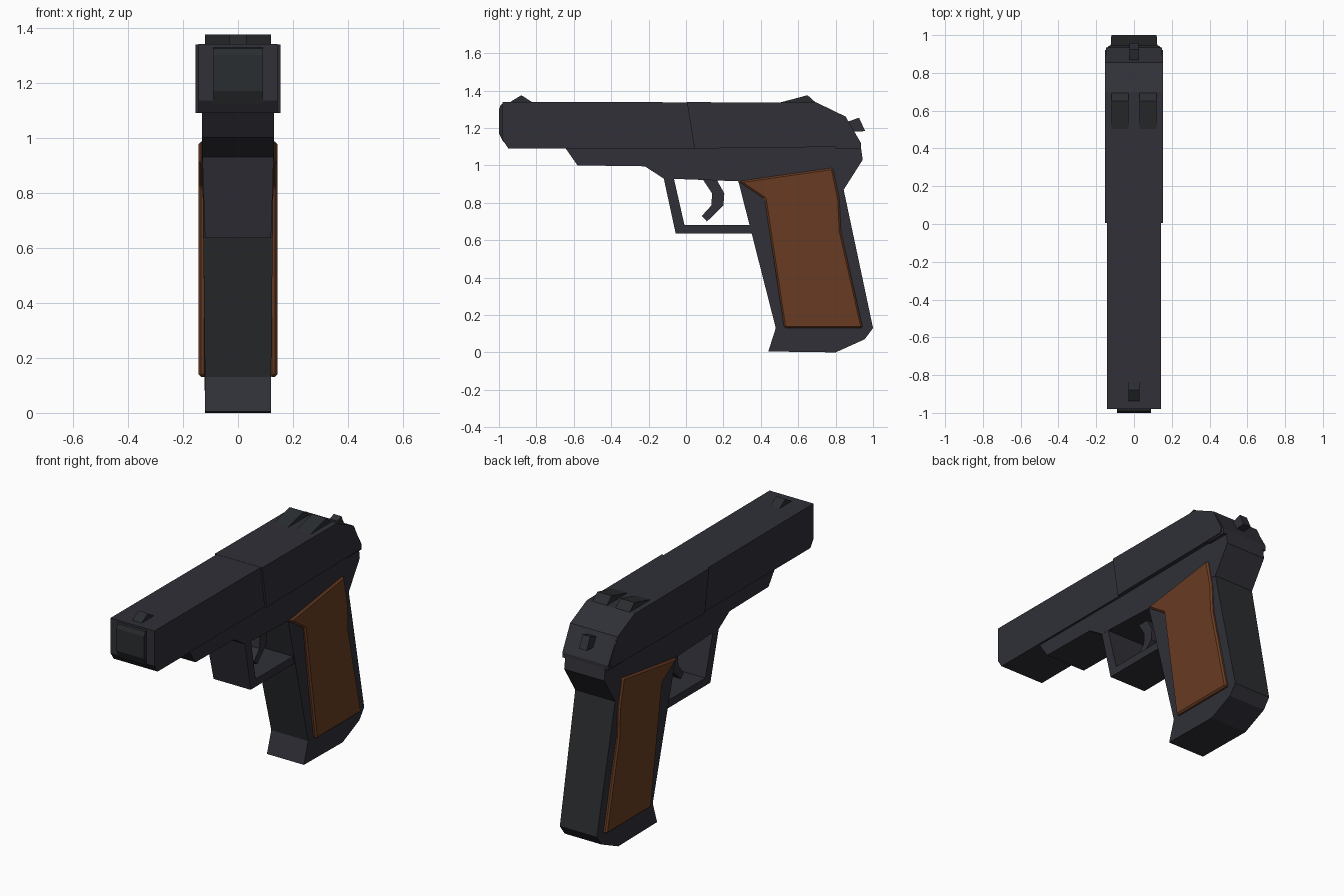
import bpy, bmesh


def material(name, rgb):
    m = bpy.data.materials.new(name)
    m.diffuse_color = (*rgb, 1)
    return m


METAL = material("dark blue metal", (0.029, 0.029, 0.039))
GREY = material("dark grey", (0.023, 0.026, 0.029))
WOOD = material("brown wood", (0.140, 0.045, 0.017))


def prism(name, profile, x0, x1, mat=METAL, width=None):
    """Extrude a (y, z) profile from x0 to x1; width(z) optionally scales x."""
    bm = bmesh.new()
    f = width or (lambda z: 1)
    a = [bm.verts.new((x0 * f(z), y, z)) for y, z in profile]
    b = [bm.verts.new((x1 * f(z), y, z)) for y, z in profile]
    bm.faces.new(a)
    bm.faces.new(b[::-1])
    n = len(a)
    for i in range(n):
        j = (i + 1) % n
        bm.faces.new((a[i], b[i], b[j], a[j]))
    bmesh.ops.recalc_face_normals(bm, faces=bm.faces)
    me = bpy.data.meshes.new(name)
    bm.to_mesh(me)
    bm.free()
    me.materials.append(mat)
    ob = bpy.data.objects.new(name, me)
    bpy.context.collection.objects.link(ob)
    return ob


# Slide: slimmer front half, wider rear half with a slanted joint
prism("slide_front", [(-0.98, 1.34), (0.02, 1.337), (0.06, 1.09),
                      (-0.95, 1.09), (-0.98, 1.135)], -0.143, 0.143)
prism("slide_rear", [(0.005, 1.338), (0.70, 1.335), (0.855, 1.26),
                     (0.92, 1.13), (0.915, 1.10), (0.045, 1.09)], -0.154, 0.154)
prism("slide_end", [(0.80, 1.28), (0.855, 1.258), (0.935, 1.12),
                    (0.935, 1.09), (0.80, 1.09)], -0.149, 0.149)

# Muzzle plate
prism("muzzle_plate", [(-0.975, 1.33), (-0.99, 1.325), (-1.0, 1.30),
                       (-1.0, 1.17), (-0.975, 1.12)], -0.09, 0.09, GREY)

# Upper frame under the slide
prism("upper_frame", [(-0.65, 1.10), (-0.58, 1.0), (-0.22, 0.995), (-0.12, 0.93),
                      (0.28, 0.915), (0.843, 0.87), (0.945, 1.03), (0.935, 1.10)],
      -0.13, 0.13)

# Grip frame, flaring slightly into the upper frame
grip = prism("grip_frame", [(0.28, 0.915), (0.48, 0.13), (0.44, 0.005), (0.80, 0.0),
                            (0.955, 0.07), (1.0, 0.13), (0.843, 0.87)],
             -0.12, 0.12, width=lambda z: 1.08 if z > 0.8 else 1)
grip.data.materials.append(GREY)
for p in grip.data.polygons:  # front and back straps are greyer
    if abs(p.normal.y) > 0.9 and p.center.z > 0.3:
        p.material_index = 1

# Wooden grip panels, one per side
panel = [(0.28, 0.915), (0.785, 0.987), (0.82, 0.82), (0.828, 0.65),
         (0.945, 0.13), (0.525, 0.13), (0.42, 0.82)]
for side, s in (("left", -1), ("right", 1)):
    ob = prism(side + "_grip_panel", panel, s * 0.115, s * 0.143, WOOD)
    bev = ob.modifiers.new("edge", "BEVEL")
    bev.width = 0.009
    bev.segments = 1

# Trigger guard and trigger
prism("trigger_guard", [(-0.12, 0.935), (-0.055, 0.635), (0.36, 0.635), (0.36, 0.68),
                        (-0.008, 0.68), (-0.066, 0.935)],
      -0.12, 0.12, width=lambda z: 1.08 if z > 0.9 else 1)
prism("trigger", [(0.08, 0.94), (0.14, 0.85), (0.135, 0.785), (0.085, 0.73),
                  (0.112, 0.70), (0.20, 0.785), (0.205, 0.85), (0.155, 0.94)],
      -0.045, 0.045)

# Sights
prism("front_sight", [(-0.95, 1.33), (-0.93, 1.345), (-0.88, 1.375),
                      (-0.81, 1.33)], -0.03, 0.03, GREY)
for side, s in (("left", -1), ("right", 1)):
    prism(side + "_rear_sight", [(0.48, 1.33), (0.65, 1.375), (0.70, 1.33)],
          s * 0.028, s * 0.12, GREY)

# Hammer
prism("hammer", [(0.84, 1.215), (0.87, 1.235), (0.925, 1.255), (0.958, 1.183),
                 (0.90, 1.18), (0.86, 1.17)], -0.025, 0.025)
